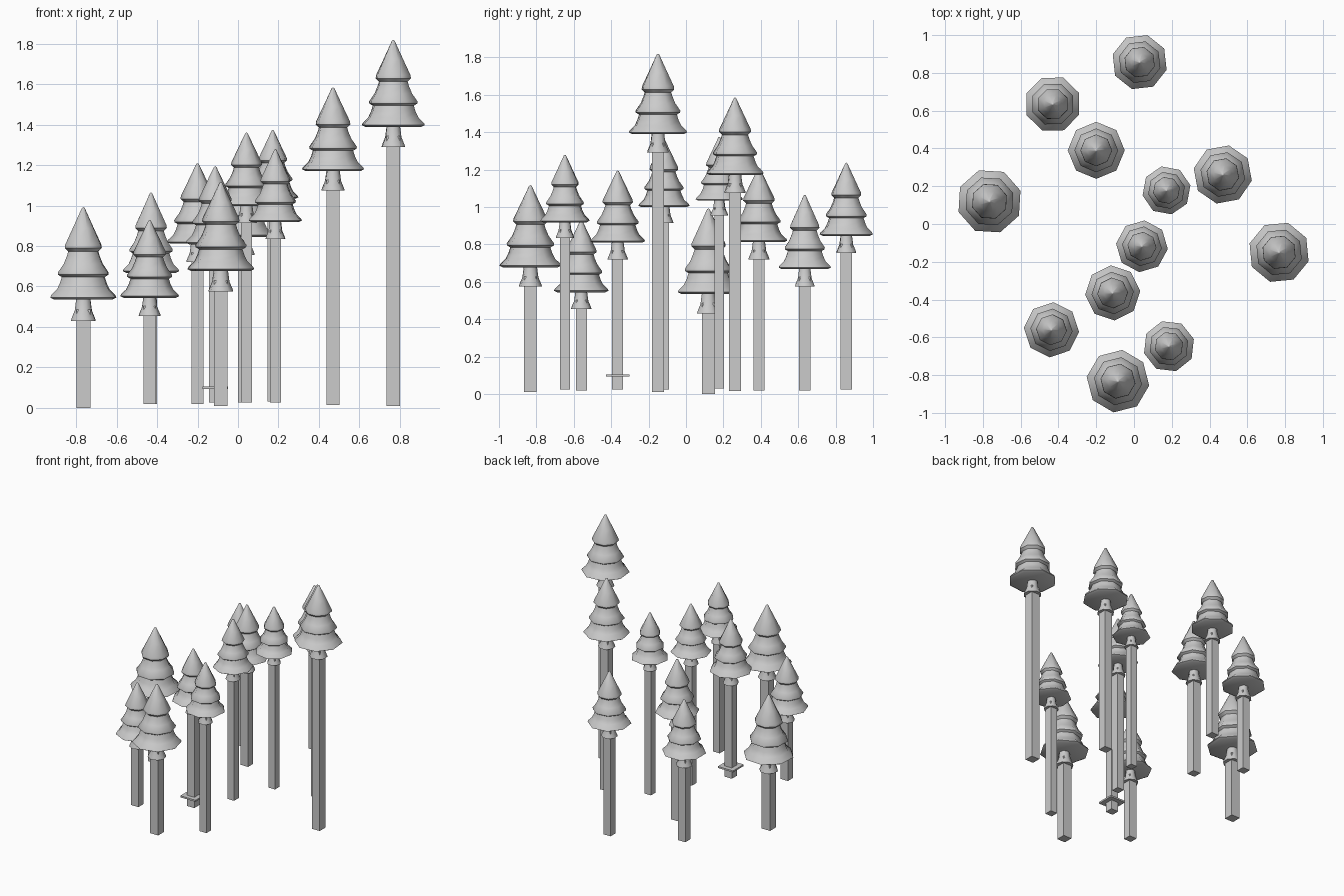
import bpy, bmesh, math

if "Cube" in bpy.data.objects:
    bpy.data.objects.remove(bpy.data.objects["Cube"])

grey = bpy.data.materials.new("plain grey")
grey.diffuse_color = (0.6, 0.6, 0.6, 1)
grey.use_nodes = True
grey.node_tree.nodes["Principled BSDF"].inputs["Base Color"].default_value = grey.diffuse_color

SIDES = 8
# (radius, height) for a crown one unit tall, measured from its skirt bottom
SKIRT = [(.115, 0), (.11, .02), (.08, .09), (.065, .2)]
CROWN = [(.272, .187), (.308, .205), (.298, .225), (.245, .275), (.218, .33), (.2, .385),
         (.234, .405), (.236, .425), (.182, .5), (.152, .57), (.14, .61),
         (.172, .64), (.168, .67), (.1, .81), (.014, .99), (0, 1)]


def finish(name, bm):
    bmesh.ops.recalc_face_normals(bm, faces=bm.faces)
    me = bpy.data.meshes.new(name)
    bm.to_mesh(me)
    bm.free()
    me.materials.append(grey)
    ob = bpy.data.objects.new(name, me)
    bpy.context.collection.objects.link(ob)
    return ob


def lathe(name, profile, loc, size, turn):
    """Eight-sided turned shape with closed ends."""
    bm = bmesh.new()
    rings = []
    for r, z in profile:
        if r == 0:
            rings.append([bm.verts.new((loc[0], loc[1], loc[2] + z * size))])
            continue
        rings.append([bm.verts.new((loc[0] + r * size * math.cos(turn + i * math.tau / SIDES),
                                    loc[1] + r * size * math.sin(turn + i * math.tau / SIDES),
                                    loc[2] + z * size)) for i in range(SIDES)])
    for a, b in zip(rings, rings[1:]):
        for i in range(SIDES):
            j = (i + 1) % SIDES
            if len(b) == 1:
                bm.faces.new((a[i], a[j], b[0]))
            else:
                bm.faces.new((a[i], a[j], b[j], b[i]))
    bm.faces.new(rings[0][::-1])
    if len(rings[-1]) > 1:
        bm.faces.new(rings[-1])
    ob = finish(name, bm)
    bpy.context.view_layer.objects.active = ob
    ob.select_set(True)
    bpy.ops.object.shade_smooth_by_angle(angle=math.radians(50))
    ob.select_set(False)


def box(name, x, y, z0, z1, width):
    bm = bmesh.new()
    bmesh.ops.create_cube(bm, size=1)
    for v in bm.verts:
        v.co = (x + v.co.x * width, y + v.co.y * width, z0 + (v.co.z + .5) * (z1 - z0))
    finish(name, bm)


# x, y, post bottom, skirt bottom, tip, turn in degrees
TREES = [
    (-.765, .12, 0, .43, .993, 19), (-.43, .635, .02, .576, 1.065, -22),
    (-.2, .39, .02, .72, 1.21, 0), (.03, .857, .025, .755, 1.237, -16),
    (.042, -.118, .025, .915, 1.362, -6), (-.113, -.365, .025, .72, 1.195, 4),
    (-.437, -.56, .02, .455, .93, -4), (-.085, -.832, .01, .575, 1.117, -8),
    (.185, -.647, .025, .835, 1.28, 16), (.172, .178, .03, .955, 1.375, 12),
    (.47, .262, .015, 1.075, 1.585, -12), (.768, -.15, .01, 1.29, 1.82, -17),
]
for n, (x, y, base, skirt, tip, turn) in enumerate(TREES, 1):
    h, t = tip - skirt, math.radians(turn)
    box(f"post_{n}", x, y, base, skirt + .1 * h, .124 * h)
    lathe(f"skirt_{n}", SKIRT, (x, y, skirt), h, t)
    lathe(f"crown_{n}", CROWN, (x, y, skirt), h, t)

# Thin square plate low on one post
box("post_plate", -.113, -.365, .093, .105, .125)
